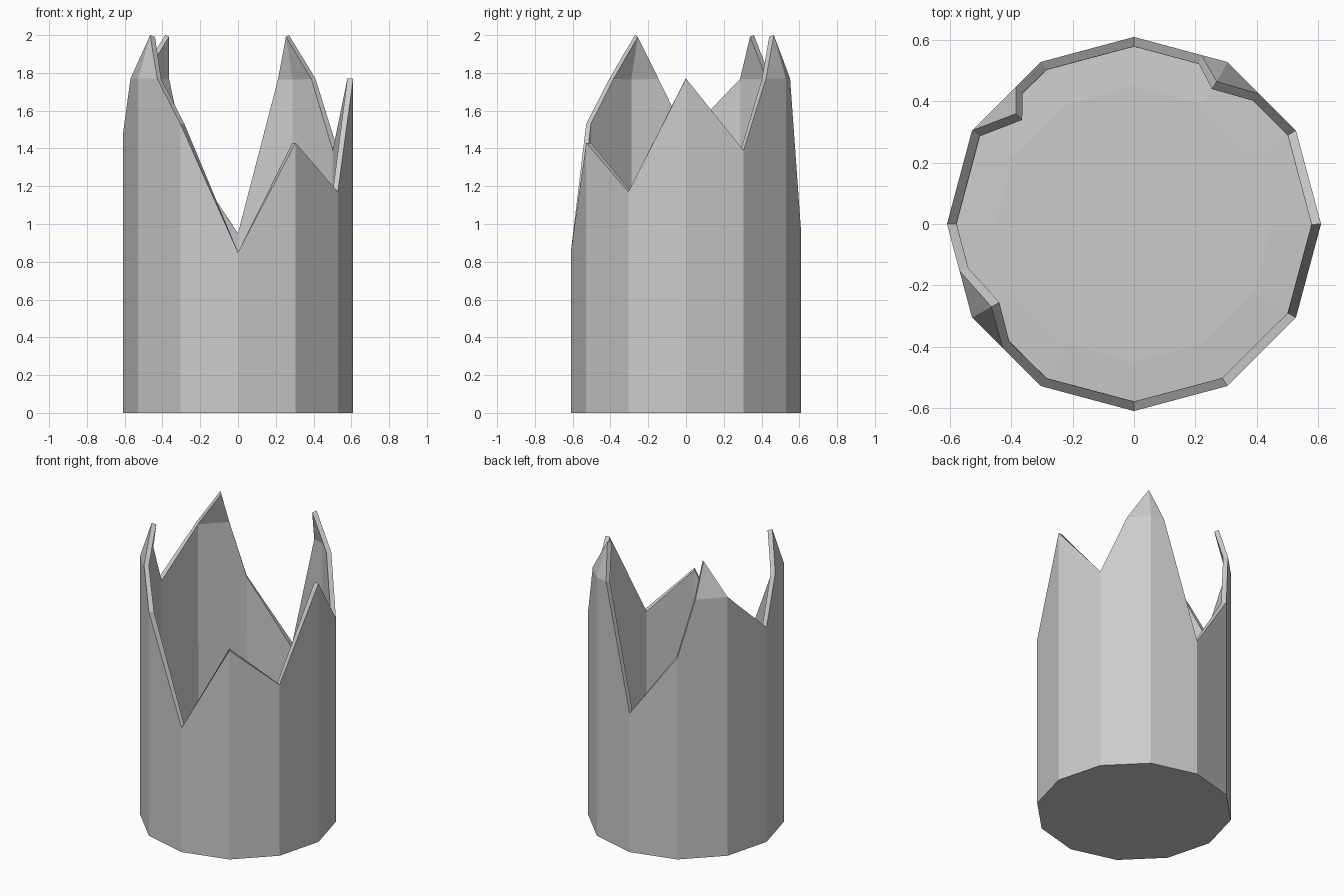
import bpy, bmesh
from math import sin, cos, radians

if "Cube" in bpy.data.objects:
    bpy.data.objects.remove(bpy.data.objects["Cube"])

N, R, WALL, SHOULDER = 12, 0.61, 0.03, 1.77

# broken rim height at each corner, every 30 degrees counter-clockwise from +x
heights = [1.77, 1.39, 1.77, 0.95, 1.38, 1.77, 1.47, 1.77, 1.53, 0.85, 1.43, 1.17]
# extra rim points along a side: side index -> fraction along it
mids = {1: 0.53, 2: 0.28, 4: 0.36, 6: 0.5, 7: 0.45}
# tips bent inwards: corner index -> tip position
tips = {2: (0.27, 0.465, 2.0), 5: (-0.385, 0.36, 2.0), 7: (-0.465, -0.27, 2.0)}


def corner(i, z):
    a = radians(30 * i)
    return (R * cos(a), R * sin(a), z)


def finish(bm, name):
    bmesh.ops.recalc_face_normals(bm, faces=bm.faces)
    mesh = bpy.data.meshes.new(name)
    bm.to_mesh(mesh)
    bm.free()
    obj = bpy.data.objects.new(name, mesh)
    bpy.context.collection.objects.link(obj)
    return obj


# jagged twelve-sided shell with a closed bottom
bm = bmesh.new()
low = [bm.verts.new(corner(i, 0)) for i in range(N)]
top = [bm.verts.new(corner(i, heights[i])) for i in range(N)]
mid = {}
for i, t in mids.items():
    a, b = corner(i, 0), corner(i + 1, 0)
    mid[i] = bm.verts.new((a[0] + (b[0] - a[0]) * t, a[1] + (b[1] - a[1]) * t, SHOULDER))
for i in range(N):
    j = (i + 1) % N
    ring = [low[i], low[j], top[j]]
    if i in mid:
        ring.append(mid[i])
    bm.faces.new(ring + [top[i]])
bm.faces.new(low[::-1])

# bent tips
for i, p in tips.items():
    tip = bm.verts.new(p)
    if i - 1 in mid:
        bm.faces.new((mid[i - 1], top[i], tip))
    if i in mid:
        bm.faces.new((top[i], mid[i], tip))

# give the shell its wall, measured inwards
bm.normal_update()
shell = finish(bm, "broken_shell")
mod = shell.modifiers.new("wall", "SOLIDIFY")
mod.thickness = WALL
mod.offset = -1
mod.use_even_offset = True

# shallow raised floor inside
bm = bmesh.new()
rings = [[bm.verts.new((r * cos(radians(30 * i)), r * sin(radians(30 * i)), z)) for i in range(N)]
         for r, z in ((0.58, 0.03), (0.45, 0.04))]
for i in range(N):
    j = (i + 1) % N
    bm.faces.new((rings[0][i], rings[0][j], rings[1][j], rings[1][i]))
bm.faces.new(rings[1])
bm.faces.new(rings[0][::-1])
finish(bm, "inner_floor")
